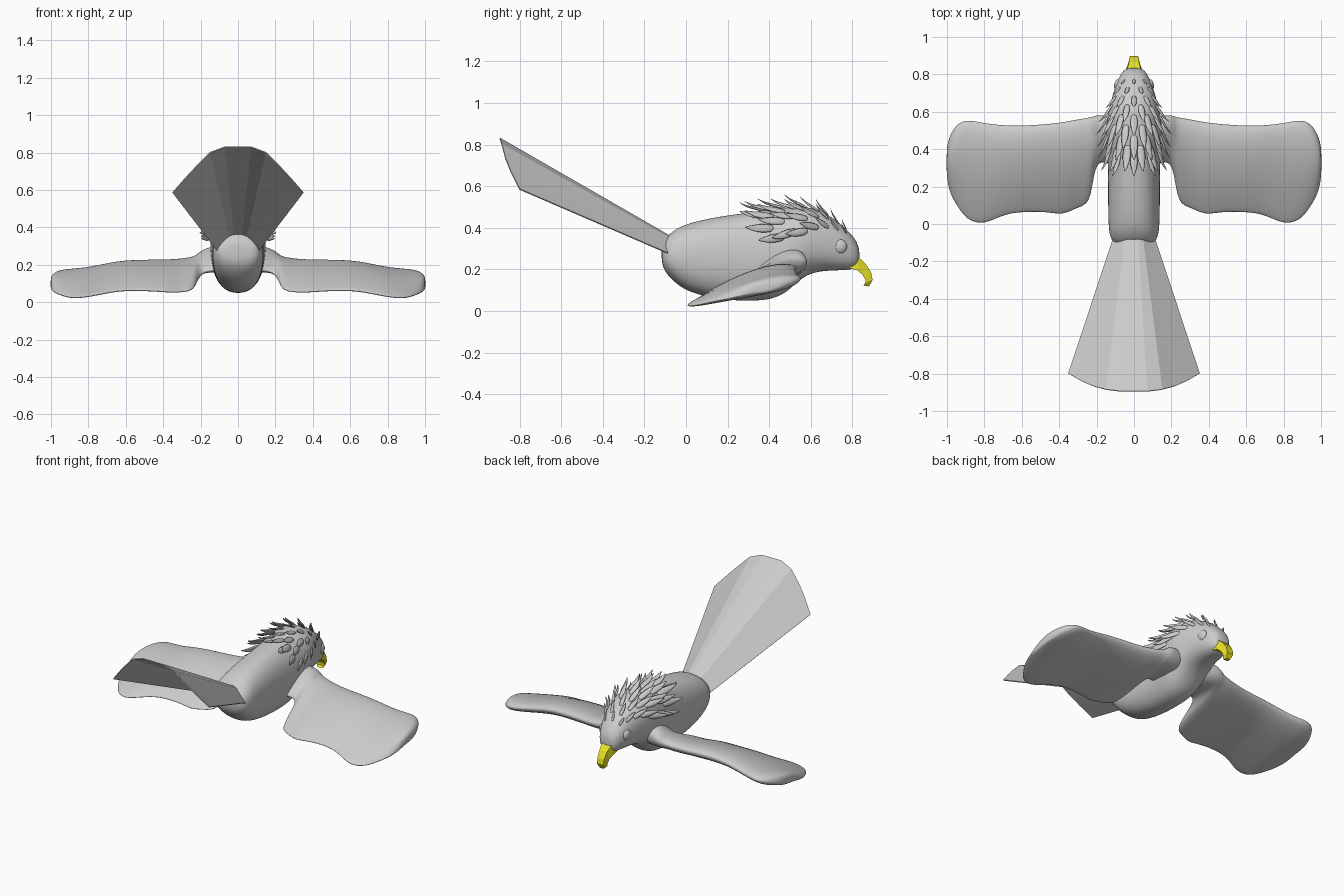
import bpy, bmesh, math
from math import sin, cos, pi, radians
from mathutils import Vector

if "Cube" in bpy.data.objects:
    bpy.data.objects.remove(bpy.data.objects["Cube"])


def finish(name, bm, smooth=True, subsurf=0, mirror=False, mat=None):
    bmesh.ops.recalc_face_normals(bm, faces=bm.faces[:])
    me = bpy.data.meshes.new(name)
    bm.to_mesh(me)
    bm.free()
    ob = bpy.data.objects.new(name, me)
    bpy.context.collection.objects.link(ob)
    for p in me.polygons:
        p.use_smooth = smooth
    if mirror:
        ob.modifiers.new("mirror", 'MIRROR').use_clip = False
    if subsurf:
        m = ob.modifiers.new("smooth", 'SUBSURF')
        m.levels = m.render_levels = subsurf
    if mat:
        me.materials.append(mat)
    return ob


def loft(bm, rings, caps=True):
    vs = [[bm.verts.new(p) for p in r] for r in rings]
    n = len(vs[0])
    for a, b in zip(vs, vs[1:]):
        for i in range(n):
            j = (i + 1) % n
            bm.faces.new((a[i], a[j], b[j], b[i]))
    if caps:
        bm.faces.new(vs[0][::-1])
        bm.faces.new(vs[-1])


# Body and head: y, bottom z, top z, half width
BODY = [(-.118, .24, .31, .07), (-.105, .19, .345, .11), (-.06, .14, .39, .133),
        (0, .095, .42, .138), (.1, .065, .445, .14), (.2, .05, .462, .14),
        (.3, .045, .475, .14), (.4, .05, .49, .147), (.48, .08, .50, .15),
        (.55, .155, .505, .15), (.62, .187, .495, .135), (.7, .193, .455, .112),
        (.76, .195, .405, .092), (.81, .20, .355, .068), (.835, .23, .30, .04)]


def body_point(sec, a):
    # a is measured from straight up, positive toward +x
    y, lo, hi, w = sec
    s, c = sin(a), cos(a)
    e = 2 / 2.3
    return Vector((w * math.copysign(abs(s) ** e, s), y,
                   (lo + hi) / 2 + (hi - lo) / 2 * math.copysign(abs(c) ** e, c)))


def section_at(y):
    for p, q in zip(BODY, BODY[1:]):
        if p[0] <= y <= q[0]:
            t = (y - p[0]) / (q[0] - p[0])
            return tuple(u + (v - u) * t for u, v in zip(p, q))


bm = bmesh.new()
loft(bm, [[body_point(s, 2 * pi * i / 20) for i in range(20)] for s in BODY])
finish("body", bm, subsurf=2)

# Wing: x, leading y, trailing y, leading z, slope, half thickness
WING = [(.05, .56, .34, .24, .25, .07), (.13, .58, .31, .24, .25, .075),
        (.185, .587, .34, .235, .28, .062), (.215, .58, .27, .225, .32, .055),
        (.235, .575, .10, .22, .33, .052), (.30, .565, .085, .21, .33, .05),
        (.38, .55, .04, .205, .30, .05), (.46, .54, .06, .203, .30, .05),
        (.6, .53, .06, .20, .29, .05), (.7, .533, .045, .185, .28, .048),
        (.8, .545, -.01, .165, .25, .046), (.89, .565, .01, .157, .25, .046),
        (.945, .545, .09, .15, .25, .044), (.985, .48, .16, .133, .25, .038),
        (1.003, .41, .25, .11, .25, .025)]
bm = bmesh.new()
rings = []
for x, yl, yt, zl, slope, h in WING:
    ring = []
    for i in range(16):
        a = 2 * pi * i / 16
        c = (1 - cos(a)) / 2
        y = yl + (yt - yl) * c
        thick = h * sin(a) * (1.3 - .85 * c)
        camber = .015 * sin(pi * c)
        ring.append((x, y, zl + (y - yl) * slope + thick + camber))
    rings.append(ring)
loft(bm, rings)
finish("wings", bm, subsurf=2, mirror=True)

# Tail: thin arched fan
EDGE = [(.35, -.80, .585), (.28, -.84, .665), (.215, -.868, .735), (.15, -.885, .80), (.07, -.895, .83)]
EDGE = EDGE + [(-x, y, z) for x, y, z in EDGE[::-1]]
bm = bmesh.new()
rows = []
for t in (0, 1):
    row = []
    for x, y, z in EDGE:
        k = (z - .585) / .245
        base = Vector((x * .31, -.07, .27 + .085 * k))
        row.append(bm.verts.new(base.lerp(Vector((x, y, z)), t)))
    rows.append(row)
for i in range(len(EDGE) - 1):
    bm.faces.new((rows[0][i], rows[0][i + 1], rows[1][i + 1], rows[1][i]))
tail = finish("tail", bm, smooth=False)
m = tail.modifiers.new("thickness", 'SOLIDIFY')
m.thickness = .006
m.offset = 0

# Head and neck feathers: staggered rows of upturned blades
bm = bmesh.new()
ROWS = [(.77, 3, 35, .05), (.73, 4, 48, .07), (.68, 5, 58, .085), (.63, 6, 68, .10),
        (.575, 7, 76, .11), (.52, 6, 72, .115), (.465, 7, 74, .12), (.41, 6, 58, .125), (.37, 3, 32, .11)]
for y0, count, spread, length in ROWS:
    for k in range(count):
        a = radians(-spread + 2 * spread * k / (count - 1))
        sec = section_at(y0)
        p = body_point(sec, a)
        t = (body_point(sec, a + .05) - body_point(sec, a - .05)).normalized()
        back = (body_point(section_at(y0 - .04), a) - p).normalized()
        n = t.cross(back).normalized()
        if n.dot(Vector((sin(a), 0, cos(a)))) < 0:
            n = -n
        w = length * .27
        rings = []
        for s, ws, lift, th in ((-.15, .7, -.10, .10), (.2, 1, .06, .12), (.5, .95, .17, .10),
                                (.75, .6, .29, .07), (1, .06, .5, .01)):
            c = p + back * (s * length) + n * (lift * length)
            h = th * length
            rings.append([c + t * w * ws, c + n * h, c - t * w * ws, c - n * h * .7])
        loft(bm, rings)
finish("feathers", bm, subsurf=1)

# Eyes
bm = bmesh.new()
bmesh.ops.create_uvsphere(bm, u_segments=20, v_segments=12, radius=.036)
for v in bm.verts:
    v.co = Vector((v.co.x * .6 + .085, v.co.y + .738, v.co.z + .31))
finish("eyes", bm, mirror=True)

# Hooked beak: upper (y, z), lower (y, z), half width
yellow = bpy.data.materials.new("yellow")
yellow.diffuse_color = (.8, .75, .02, 1)
yellow.use_nodes = True
yellow.node_tree.nodes["Principled BSDF"].inputs["Base Color"].default_value = yellow.diffuse_color
BEAK = [((.80, .275), (.785, .205), .045), ((.83, .258), (.825, .195), .044),
        ((.865, .225), (.85, .172), .034), ((.89, .185), (.862, .15), .03),
        ((.897, .15), (.862, .135), .028), ((.88, .118), (.852, .122), .016)]
bm = bmesh.new()
loft(bm, [[(w * .8, *u), (-w * .8, *u), (-w, *l), (w, *l)] for u, l, w in BEAK])
finish("beak", bm, smooth=False, mat=yellow)
